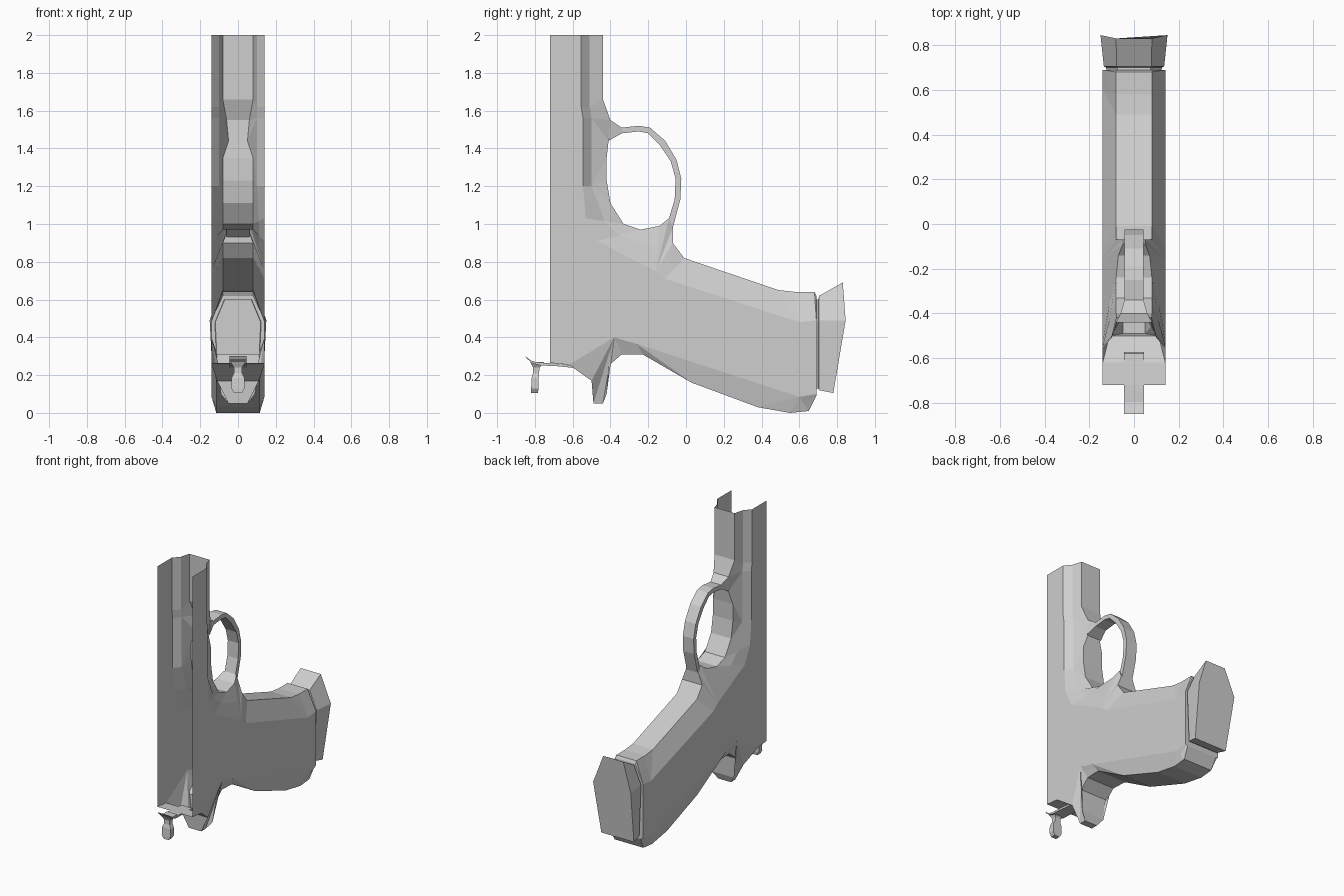
import bpy, bmesh

cube = bpy.data.objects.get("Cube")
if cube:
    bpy.data.objects.remove(cube)

grey = bpy.data.materials.new("plain grey")
grey.use_nodes = True
COLOUR = (0.62, 0.62, 0.62, 1)
grey.diffuse_color = COLOUR
grey.node_tree.nodes["Principled BSDF"].inputs["Base Color"].default_value = COLOUR


def finish(name, bm):
    bmesh.ops.remove_doubles(bm, verts=bm.verts, dist=0.0005)
    bmesh.ops.dissolve_degenerate(bm, dist=0.0005, edges=bm.edges)
    bmesh.ops.recalc_face_normals(bm, faces=bm.faces)
    mesh = bpy.data.meshes.new(name)
    bm.to_mesh(mesh)
    bm.free()
    mesh.materials.append(grey)
    obj = bpy.data.objects.new(name, mesh)
    bpy.context.collection.objects.link(obj)
    return obj


def add_face(bm, points):
    unique = list(dict.fromkeys(tuple(p) for p in points))
    if len(unique) > 2:
        bm.faces.new([bm.verts.new(p) for p in unique])


def loft(name, loops):
    """Closed solid through cross-sections with equal point counts."""
    bm = bmesh.new()
    for a, b in zip(loops, loops[1:]):
        for i in range(len(a)):
            j = (i + 1) % len(a)
            add_face(bm, (a[i], a[j], b[j], b[i]))
    add_face(bm, loops[0])
    add_face(bm, loops[-1])
    return finish(name, bm)


# Hollow frame: each side wall corner (y, z) fans out to spine points (y, z, half width)
HALF = 0.14
frame = [
    ((-.555, 2), [(-.44, 2, .08)]),
    ((-.555, 1.62), [(-.44, 1.66, .08)]),
    ((-.545, 1.56), [(-.40, 1.55, .06), (-.41, 1.44, .05)]),
    ((-.545, 1.2), [(-.42, 1.35, .08), (-.42, 1.23, .08), (-.40, 1.11, .08)]),
    ((-.53, 1.03), [(-.33, 1.0, .08)]),
    ((-.47, .91), [(-.24, .97, .08)]),
    ((-.16, .75), [(-.14, .99, .07), (-.09, 1.03, .05), (-.07, .98, .05), (-.07, .9, .08)]),
    ((-.11, .71), [(-.01, .82, .08)]),
    ((.6, .48), [(.49, .65, .08), (.58, .64, .08)]),
    ((.69, .49), [(.68, .64, .08), (.69, .62, .08)]),
    ((.69, .1), [(.69, .09, .12)]),
    ((.6, .085), [(.65, .01, .115), (.55, 0, .115), (.38, .03, .115)]),
    ((-.26, .365), [(.03, .16, .115), (-.23, .31, .115)]),
    ((-.38, .4), [(-.34, .31, .11), (-.41, .25, .11), (-.42, .1, .09), (-.44, .05, .05),
                  (-.49, .05, .05), (-.5, .17, .11)]),
    ((-.62, .255), [(-.62, .255, HALF)]),
    ((-.72, .265), [(-.72, .265, HALF)]),
]
bm = bmesh.new()
rows = []
for (wy, wz), spine in frame:
    for y, z, w in spine:
        wall, edge = (HALF, wy, wz), (w, y, z)
        # A ledge under the rail, elsewhere a plain chamfer
        mid = (.1, wy + .045, wz) if wz > 1.1 else tuple((a + b) / 2 for a, b in zip(wall, edge))
        rows.append((wall, mid, edge))


def side(point, s):
    return (point[0] * s, point[1], point[2])


for a, b in zip(rows, rows[1:]):
    add_face(bm, (a[2], b[2], side(b[2], -1), side(a[2], -1)))
    for s in (1, -1):
        for k in (0, 1):
            add_face(bm, [side(p, s) for p in (a[k], b[k], b[k + 1], a[k + 1])])
for s in (1, -1):
    add_face(bm, [(s * HALF, y, z) for (y, z), _ in frame] + [(s * HALF, -.72, 2)])
finish("hollow_frame", bm)

# Finger guard: paired outer and inner points along the bow
outer = [(-.40, 1.55), (-.34, 1.51), (-.25, 1.52), (-.19, 1.51), (-.11, 1.44),
         (-.05, 1.34), (-.025, 1.24), (-.03, 1.13), (-.07, .98), (-.07, .93)]
inner = [(-.41, 1.44), (-.34, 1.48), (-.25, 1.49), (-.2, 1.48), (-.14, 1.42),
         (-.08, 1.33), (-.055, 1.24), (-.06, 1.13), (-.09, 1.03), (-.13, .98)]
loops = []
for i, (o, n) in enumerate(zip(outer, inner)):
    w = .06 if i in (0, 9) else .043
    loops.append([(-w, *o), (w, *o), (w, *n), (-w, *n)])
loft("finger_guard", loops)


# Base cap: six-sided sections given as (half width, y, z) from top to bottom
def six_sided(right):
    return right + [side(p, -1) for p in reversed(right)]


loft("base_cap", [six_sided(r) for r in (
    [(.07, .68, .6), (.12, .68, .48), (.105, .68, .13)],
    [(.075, .7, .6), (.125, .7, .48), (.11, .7, .13)],
    [(.078, .705, .62), (.135, .705, .49), (.12, .705, .12)],
    [(.08, .83, .69), (.15, .845, .49), (.13, .78, .105)])])

# Rear latch: thin curved tongue with a hanging thumb knob
tongue = [(-.58, .25), (-.7, .262), (-.78, .265), (-.82, .277), (-.85, .3)]
loft("latch_tongue", [[(-.045, y, z), (.045, y, z), (.045, y + .008, z - .014),
                       (-.045, y + .008, z - .014)] for y, z in tongue])
loft("latch_neck", [[(-w, -.825 + d, z), (w, -.825 + d, z), (w, -.75 - e, z), (-w, -.75 - e, z)]
                    for w, d, e, z in ((.04, 0, 0, .27), (.022, .015, .025, .24),
                                       (.022, .015, .028, .21), (.035, .008, .03, .185),
                                       (.035, .005, .03, .13), (.02, .005, .035, .105))])
